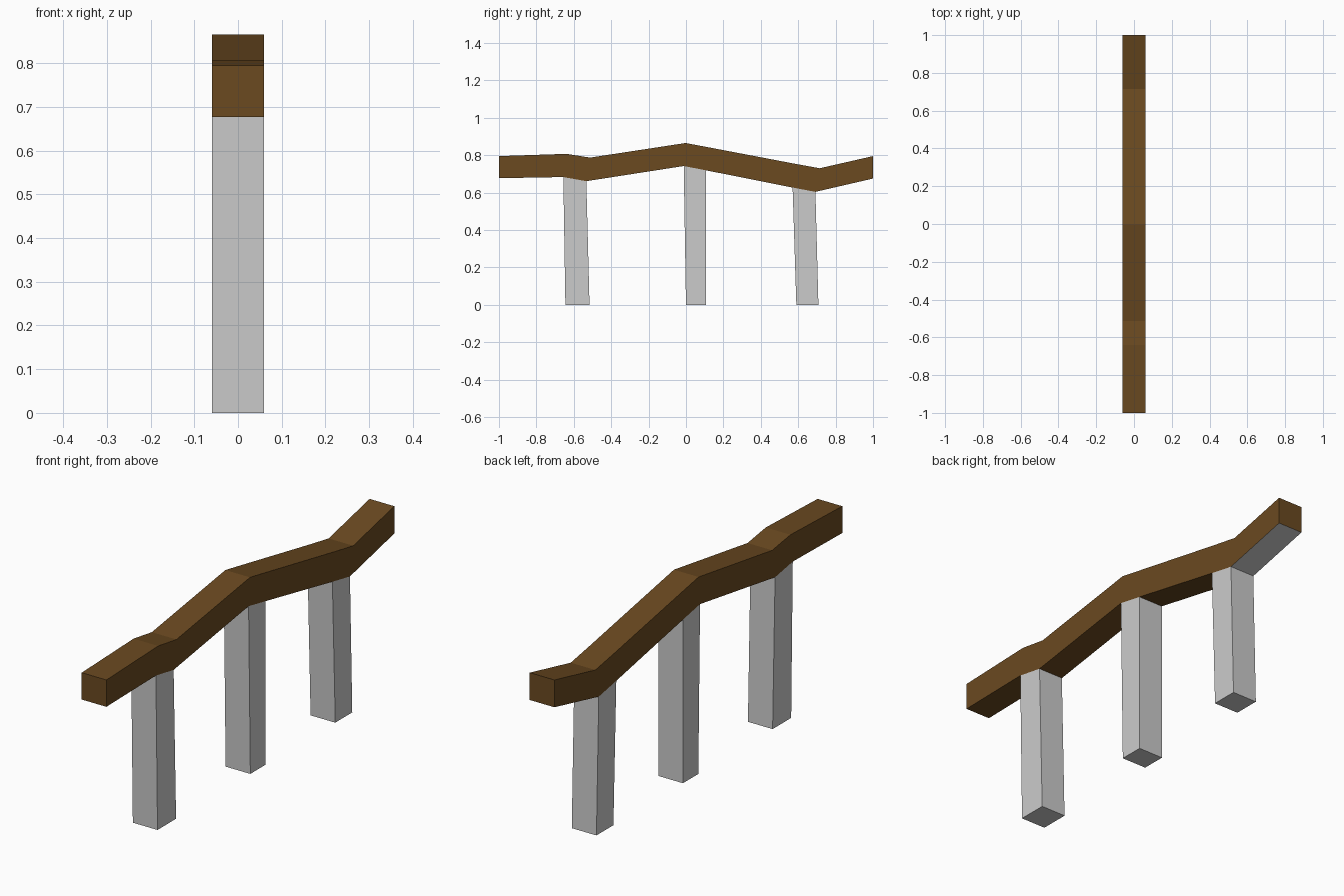
import bpy, bmesh

if "Cube" in bpy.data.objects:
    bpy.data.objects.remove(bpy.data.objects["Cube"])

HALF = 0.06  # half thickness in x

brown = bpy.data.materials.new("brown_wood")
brown.diffuse_color = (0.145, 0.067, 0.0145, 1)
brown.use_nodes = True
brown.node_tree.nodes["Principled BSDF"].inputs["Base Color"].default_value = brown.diffuse_color


def add_block(bm, quad, skip=(), grey=()):
    """Extrude a counter-clockwise (y, z) quad across x.
    Edges: 0 bottom, 1 right, 2 top, 3 left; skipped edges stay open."""
    a = [bm.verts.new((HALF, y, z)) for y, z in quad]
    b = [bm.verts.new((-HALF, y, z)) for y, z in quad]
    bm.faces.new(a)
    bm.faces.new(b[::-1])
    for i in range(4):
        if i not in skip:
            j = (i + 1) % 4
            f = bm.faces.new((a[i], b[i], b[j], a[j]))
            f.material_index = 1 if i in grey else 0


def finish(bm, name, mats=()):
    bmesh.ops.remove_doubles(bm, verts=bm.verts, dist=0.0001)
    me = bpy.data.meshes.new(name)
    bm.to_mesh(me)
    bm.free()
    for m in mats:
        me.materials.append(m)
    ob = bpy.data.objects.new(name, me)
    bpy.context.collection.objects.link(ob)
    return ob


# Bent rail: matching lower and upper outlines in (y, z)
low = [(-1, .677), (-.656, .683), (-.533, .661), (-.012, .742),
       (.107, .719), (.57, .627), (.692, .604), (1, .675)]
top = [(-1, .795), (-.64, .807), (-.513, .787), (-.002, .865),
       (.115, .843), (.593, .752), (.715, .73), (1, .795)]
post_segments = {1: (-.645, -.516), 3: (0, .107), 5: (.59, .708)}

bm = bmesh.new()
last = len(low) - 2
for i in range(last + 1):
    skip = set()
    if i > 0:
        skip.add(3)
    if i < last:
        skip.add(1)
    if i in post_segments:      # open where a post joins
        skip.add(0)
    add_block(bm, [low[i], low[i + 1], top[i + 1], top[i]], skip,
              grey=(0,) if i == last else ())
finish(bm, "rail", (brown, None))

# Leaning posts, open at the top where they meet the rail
for n, (i, (y0, y1)) in enumerate(post_segments.items(), 1):
    bm = bmesh.new()
    add_block(bm, [(y0, 0), (y1, 0), low[i + 1], low[i]], skip={2})
    finish(bm, f"post_{n}")
